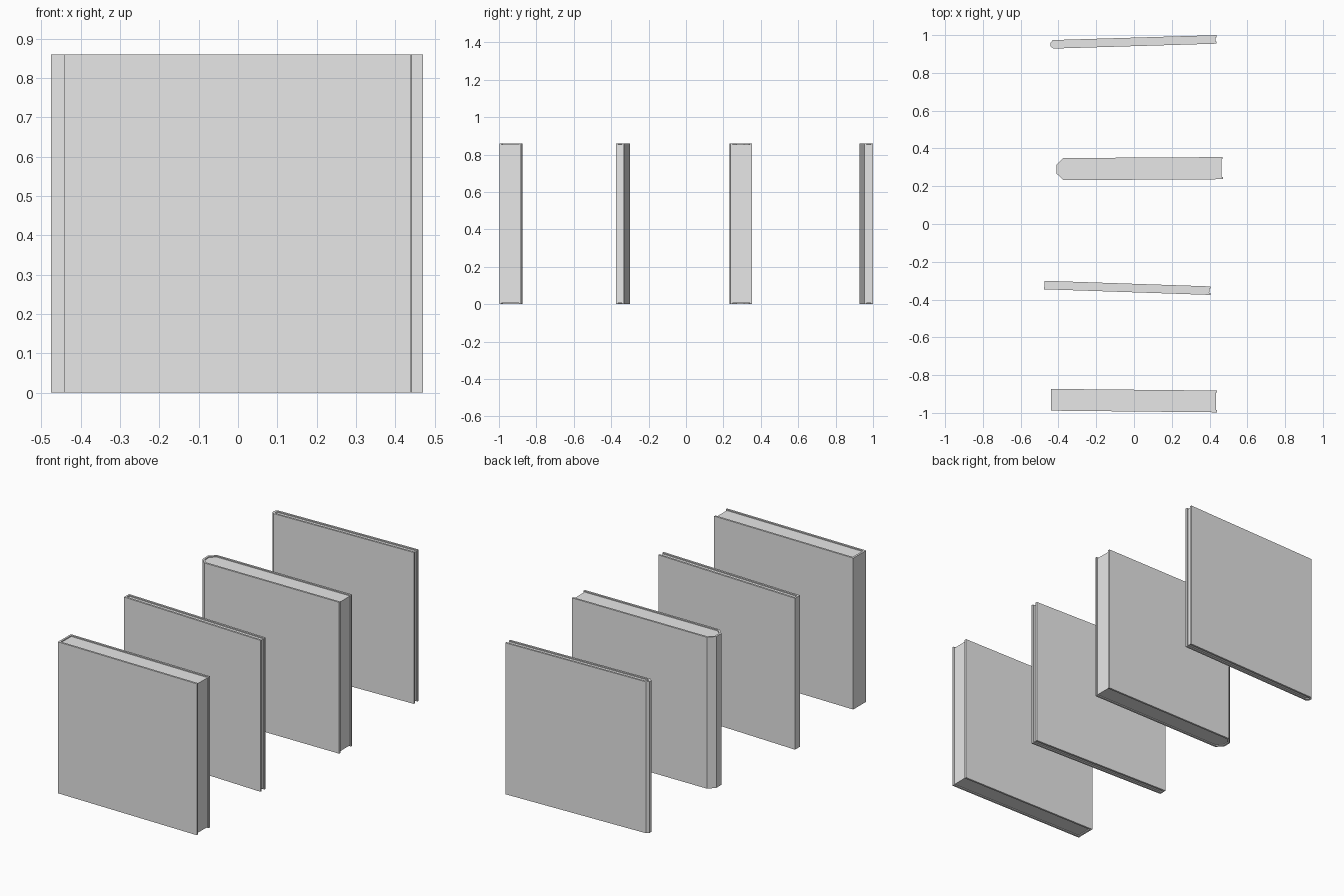
import bpy, bmesh
from mathutils import Matrix

cube = bpy.data.objects.get("Cube")
if cube:
    bpy.data.objects.remove(cube, do_unlink=True)

grey = bpy.data.materials.new("plain grey")
grey.use_nodes = True
grey.diffuse_color = (0.8, 0.8, 0.8, 1)
grey.node_tree.nodes["Principled BSDF"].inputs["Base Color"].default_value = (0.8, 0.8, 0.8, 1)

HEIGHT, LENGTH, BOARD, LIP = 0.86, 0.88, 0.011, 0.006


def prism(name, outline, bottom, top, place):
    """Extrude a flat outline upwards into a solid."""
    bm = bmesh.new()
    face = bm.faces.new([bm.verts.new((x, y, bottom)) for x, y in outline])
    up = bmesh.ops.extrude_face_region(bm, geom=[face])
    moved = [v for v in up["geom"] if isinstance(v, bmesh.types.BMVert)]
    bmesh.ops.translate(bm, verts=moved, vec=(0, 0, top - bottom))
    bmesh.ops.recalc_face_normals(bm, faces=bm.faces)
    bm.transform(place)
    mesh = bpy.data.meshes.new(name)
    bm.to_mesh(mesh)
    bm.free()
    mesh.materials.append(grey)
    bpy.context.collection.objects.link(bpy.data.objects.new(name, mesh))


def spine_side(half, back, cut, front):
    """Half outline from the middle of the spine to the fore edge."""
    corner = [(back, half - cut), (back + cut, half)] if cut else [(back, half)]
    return corner + [(front, half)]


def mirror(points):
    return [(x, -y) for x, y in reversed(points)]


def book(name, centre, thickness, turn, cut):
    place = Matrix.Translation((*centre, 0)) @ Matrix.Rotation(turn, 4, "Z")
    half, end = thickness / 2, LENGTH / 2
    outer = spine_side(half, -end, cut, end)
    inner = spine_side(half - BOARD, -end + BOARD, cut * 0.8, end)
    # Wrap-around cover, open at the fore edge
    prism(name + "_cover", mirror(outer) + outer + mirror(mirror(inner))[::-1][::-1][::-1]
          + mirror(inner)[::-1][::-1][::-1], 0, HEIGHT, place)
    # Page block, set in from the cover edges
    pages = spine_side(half - BOARD, -end + BOARD, cut * 0.8, end - LIP)
    prism(name + "_pages", mirror(pages) + pages, LIP, HEIGHT - LIP, place)


book("thick_square_book", (0, -0.935), 0.115, -0.010, 0)
book("thin_square_book", (-0.035, -0.338), 0.045, -0.034, 0)
book("thick_rounded_book", (0.03, 0.293), 0.117, 0.006, 0.035)
book("thin_rounded_book", (-0.003, 0.964), 0.045, 0.030, 0.014)
